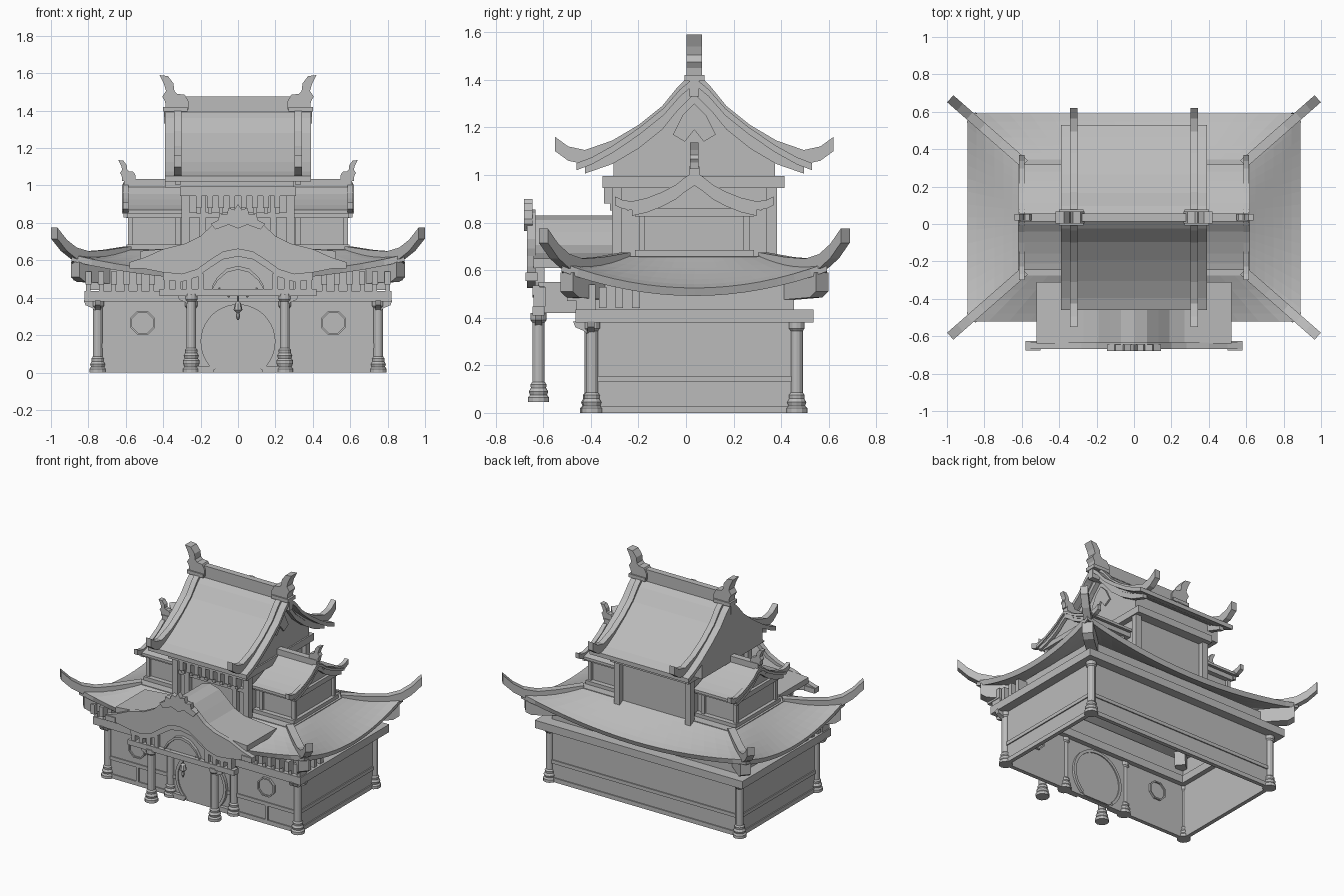
import bpy, bmesh, math
from mathutils import Matrix, Vector

default_cube = bpy.data.objects.get("Cube")
if default_cube:
    bpy.data.objects.remove(default_cube, do_unlink=True)

stone = bpy.data.materials.new("plain grey")
stone.use_nodes = True
GREY = (0.5, 0.5, 0.5, 1)
stone.diffuse_color = GREY
stone.node_tree.nodes["Principled BSDF"].inputs["Base Color"].default_value = GREY

MID = 0.035          # the building's own centre line in y
SIDES = (-1, 1)


def finish(name, bm, recalc=True):
    if recalc:
        bmesh.ops.recalc_face_normals(bm, faces=bm.faces)
    mesh = bpy.data.meshes.new(name)
    bm.to_mesh(mesh)
    bm.free()
    mesh.materials.append(stone)
    obj = bpy.data.objects.new(name, mesh)
    bpy.context.scene.collection.objects.link(obj)
    return obj


def box(name, xs, ys, zs):
    bm = bmesh.new()
    middle = Vector([sum(span) / 2 for span in (xs, ys, zs)])
    size = [abs(span[1] - span[0]) for span in (xs, ys, zs)]
    matrix = Matrix.Translation(middle) @ Matrix.Diagonal((*size, 1))
    bmesh.ops.create_cube(bm, size=1, matrix=matrix)
    return finish(name, bm)


def prism(name, outline, width, x=0, y=0, z=0, turn=0):
    """Extrude an x-z outline along local y, then turn it about z."""
    bm = bmesh.new()
    place = Matrix.Translation((x, y, z)) @ Matrix.Rotation(turn, 4, "Z")
    near, far = [[bm.verts.new(place @ Vector((px, side * width / 2, pz)))
                  for px, pz in outline] for side in SIDES]
    bm.faces.new(near)
    bm.faces.new(far[::-1])
    for i in range(len(near)):
        bm.faces.new((near[i - 1], far[i - 1], far[i], near[i]))
    return finish(name, bm)


def lathe(name, profile, x, y, z, sides=12):
    bm = bmesh.new()
    rings = [[bm.verts.new((x + r * math.cos(a), y + r * math.sin(a), z + h))
              for a in (math.tau * k / sides for k in range(sides))] for r, h in profile]
    for low, high in zip(rings, rings[1:]):
        for k in range(sides):
            bm.faces.new((low[k - 1], low[k], high[k], high[k - 1]))
    bm.faces.new(rings[0])
    bm.faces.new(rings[-1])
    return finish(name, bm)


def sym(half):
    return [(-px, pz) for px, pz in reversed(half) if px > 0] + half


def band(top, thick):
    return top + [(px, pz - thick) for px, pz in reversed(top)]


def frame(name, hx, hy, thick, zs):
    """Four bars around the building's centre."""
    for s in SIDES:
        box(name + "_long", (-hx, hx), (MID + s * hy, MID + s * (hy - thick)), zs)
        box(name + "_short", (s * hx, s * (hx - thick)), (MID - hy, MID + hy), zs)


def arc(radius, start, end, steps):
    angles = [math.radians(start + (end - start) * k / steps) for k in range(steps + 1)]
    return [(radius * math.cos(a), radius * math.sin(a)) for a in angles]


def column(name, x, y, bottom, top):
    height = top - bottom
    lathe(name, [(0.045, 0), (0.045, 0.02), (0.036, 0.03), (0.041, 0.045), (0.032, 0.06),
                 (0.034, 0.075), (0.026, 0.085), (0.026, height - 0.04),
                 (0.034, height - 0.03), (0.034, height)], x, y, bottom)


# Ground floor walls between the columns, rails and main beam
frame("lower_wall", 0.755, 0.435, 0.02, (0, 0.39))
frame("foot_rail", 0.763, 0.443, 0.02, (0, 0.03))
frame("middle_rail", 0.763, 0.443, 0.02, (0.13, 0.155))
frame("main_beam", 0.82, 0.5, 0.12, (0.38, 0.435))
frame("frieze_wall", 0.74, 0.42, 0.03, (0.43, 0.55))
for s in SIDES:
    for t in SIDES:
        column("corner_column", s * 0.75, MID + t * 0.43, 0, 0.385)
    column("door_column", s * 0.25, -0.4, 0, 0.385)
    column("porch_column", s * 0.25, -0.62, 0.045, 0.42)
    bracket = [(0, 0.385), (s * 0.075, 0.385), (s * 0.065, 0.36), (s * 0.03, 0.345), (0, 0.32)]
    prism("column_bracket", bracket, 0.03, s * 0.75, -0.4)
    prism("front_bracket", [(-abs(px), pz) for px, pz in bracket], 0.03, s * 0.75, -0.4,
          turn=math.pi / 2)
    prism("porch_bracket", bracket, 0.03, s * 0.25, -0.62, 0.03)

# Round door and octagonal windows, showing on both faces of the wall
prism("door_panel", arc(0.19, -58, 238, 32), 0.045, 0, -0.393, 0.165)
prism("door_ring", arc(0.2, -50, 230, 32) + arc(0.18, 230, -50, 32), 0.06, 0, -0.393, 0.165)
box("door_seam", (-0.004, 0.004), (-0.42, -0.41), (0.01, 0.355))
for s in SIDES:
    box("door_foot", (s * 0.13, s * 0.22), (-0.425, -0.39), (0, 0.035))
    prism("window_ring", arc(0.07, 22.5, 382.5, 8) + arc(0.06, 382.5, 22.5, 8), 0.05,
          s * 0.51, -0.392, 0.265)
    prism("window_pane", arc(0.062, 22.5, 337.5, 7), 0.03, s * 0.51, -0.392, 0.265)
    box("panel_post", (s * 0.5, s * 0.52), (-0.408, -0.39), (0.03, 0.13))

# Sweeping hipped roof with raised corners
bm = bmesh.new()
ALONG, UP = 16, 6
EAVE, TOP = (0.89, 0.555), (0.6, 0.3)


def roof_point(side, i, j):
    u, t = 2 * i / ALONG - 1, j / UP
    hx, hy = [e + (p - e) * t for e, p in zip(EAVE, TOP)]
    eave = 0.525 + 0.105 * u * u
    z = eave + (0.66 - eave) * t ** 1.2 - 0.02 * u ** 4 * math.sin(math.pi * t)
    x, y = [(u * hx, -hy), (hx, u * hy), (-u * hx, hy), (-hx, -u * hy)][side]
    return bm.verts.new((x, y + MID, z))


for side in range(4):
    grid = [[roof_point(side, i, j) for i in range(ALONG + 1)] for j in range(UP + 1)]
    for low, high in zip(grid, grid[1:]):
        for i in range(ALONG):
            bm.faces.new((low[i], low[i + 1], high[i + 1], high[i]))
bmesh.ops.remove_doubles(bm, verts=bm.verts, dist=0.0005)
main_roof = finish("main_roof", bm, recalc=False)
shell = main_roof.modifiers.new("thickness", "SOLIDIFY")
shell.thickness, shell.offset = 0.035, -1
box("roof_deck", (-0.61, 0.61), (MID - 0.31, MID + 0.31), (0.635, 0.66))

# Hip ridges with upturned tips, and the rafters beneath them
HIP = [(-0.02, 0.675), (0.15, 0.655), (0.28, 0.648), (0.37, 0.668), (0.44, 0.71), (0.508, 0.775)]
RAFTER = [(0.03, 0.56), (0.36, 0.59), (0.36, 0.51), (0.32, 0.485), (0.05, 0.47)]
for s in SIDES:
    for t in SIDES:
        turn = math.atan2(t * 0.35, s * 0.4)
        spot = dict(x=s * TOP[0], y=MID + t * TOP[1], turn=turn)
        prism("hip_ridge", band(HIP, 0.06), 0.05, **spot)
        prism("hip_rafter", RAFTER, 0.07, **spot)

# Blocks below the front eaves
for s in SIDES:
    for k in range(6):
        x = s * (0.46 + 0.068 * k)
        box("eave_block", (x - 0.016, x + 0.016), (-0.5, -0.38), (0.47, 0.54))
        box("eave_block_foot", (x - 0.012, x + 0.012), (-0.46, -0.38), (0.435, 0.47))
    for k in range(4):
        y = -0.42 + 0.07 * k
        box("side_eave_block", (s * 0.72, s * 0.81), (y - 0.016, y + 0.016), (0.44, 0.53))

# Curved gable roofs share one profile, scaled
SHEET = [(0, 0), (0.06, -0.05), (0.13, -0.13), (0.23, -0.21), (0.34, -0.285), (0.43, -0.335),
         (0.495, -0.36)]
BARGE = [(0, 0.03), (0.07, -0.04), (0.135, -0.12), (0.235, -0.2), (0.345, -0.265),
         (0.46, -0.305), (0.53, -0.29), (0.585, -0.25)]
FINIAL = [(-0.08, 0), (0.04, 0), (0.045, 0.045), (0.06, 0.07), (0.04, 0.1), (0.05, 0.135),
          (0.075, 0.185), (0.03, 0.18), (0, 0.14), (-0.005, 0.1), (-0.02, 0.085),
          (-0.06, 0.08), (-0.08, 0.045)]


def gable_roof(name, start, end, wall_end, ridge, ky, kz, barges, barge_width):
    def scaled(points, drop=0.0):
        return [(px * ky, pz * kz - drop) for px, pz in points]

    def across(part, outline, x, width):
        prism(name + part, outline, width, x, MID, ridge, math.pi / 2)

    thick = 0.03 * kz ** 0.5
    across("_sheet", band(sym(scaled(SHEET)), thick), (start + end) / 2, abs(end - start))
    wall = sym(scaled(SHEET[:5], thick / 2)) + scaled([(0.34, -0.42), (-0.34, -0.42)])
    across("_gable_wall", wall, (start + wall_end) / 2, abs(wall_end - start))
    for x in barges:
        across("_barge", band(sym(scaled(BARGE)), thick * 2), x, barge_width)
        across("_under_barge", band(sym(scaled(BARGE[:6], thick * 1.9)), thick * 1.4), x,
               barge_width * 0.8)


gable_roof("upper_roof", -0.39, 0.39, 0.3, 1.41, 1, 1, (-0.322, 0.322), 0.04)
prism("upper_gable_fill", [(-0.34, 0.99), (0.34, 0.99), (0.34, 1.08), (-0.34, 1.08)], 0.6,
      0, MID, 0, math.pi / 2)
box("upper_ridge", (-0.36, 0.36), (MID - 0.022, MID + 0.022), (1.38, 1.475))
box("ridge_purlin", (-0.395, 0.395), (MID - 0.02, MID + 0.02), (1.33, 1.4))
for s in SIDES:
    prism("ridge_finial", [(s * px, pz) for px, pz in FINIAL], 0.066, s * 0.345, MID, 1.405)
    box("finial_base", (s * 0.27, s * 0.4), (MID - 0.042, MID + 0.042), (1.395, 1.42))
    prism("gable_pendant", sym([(0, 1.3), (0.05, 1.25), (0.09, 1.17), (0.04, 1.14), (0, 1.19)]),
          0.012, s * 0.306, MID, 0, math.pi / 2)

# Upper storey walls, posts and brackets
box("upper_wall", (-0.27, 0.27), (MID - 0.31, MID + 0.31), (0.64, 0.96))
box("upper_beam", (-0.31, 0.31), (MID - 0.385, MID + 0.38), (0.945, 0.995))
box("bracket_rail", (-0.26, 0.26), (-0.305, -0.27), (0.83, 0.855))
for s in SIDES:
    for t in SIDES:
        x, y = s * 0.28, MID + t * 0.325
        box("upper_post", (x - 0.022, x + 0.022), (y - 0.022, y + 0.022), (0.62, 0.95))
    box("inner_post", (s * 0.17, s * 0.205), (-0.31, -0.27), (0.62, 0.95))
for k in range(8):
    x = -0.21 + 0.06 * k
    box("upper_bracket", (x - 0.015, x + 0.015), (-0.345, -0.27), (0.88, 0.95))
    box("upper_bracket_foot", (x - 0.011, x + 0.011), (-0.32, -0.27), (0.85, 0.88))

# Side wings, one on each side
for s in SIDES:
    gable_roof("wing_roof", s * 0.28, s * 0.62, s * 0.575, 1.005, 0.57, 0.38, [s * 0.6], 0.028)
    box("wing_wall", (s * 0.25, s * 0.57), (MID - 0.215, MID + 0.215), (0.64, 0.87))
    box("wing_sill", (s * 0.25, s * 0.595), (MID - 0.25, MID + 0.25), (0.645, 0.685))
    box("wing_top_beam", (s * 0.25, s * 0.595), (MID - 0.25, MID + 0.25), (0.825, 0.86))
    for t in SIDES:
        for x in (s * 0.575, s * 0.32):
            y = MID + t * 0.22
            box("wing_post", (x - 0.013, x + 0.013), (y - 0.013, y + 0.013), (0.66, 0.85))
    box("wing_ridge", (s * 0.26, s * 0.61), (MID - 0.022, MID + 0.022), (0.985, 1.035))
    prism("wing_finial", [(s * px * 0.6, pz * 0.6) for px, pz in FINIAL], 0.035,
          s * 0.595, MID, 1.025)

# Porch: undulating roof, front board, beam and tympanum
PORCH = [(0, 0.83), (0.07, 0.81), (0.13, 0.76), (0.19, 0.705), (0.27, 0.672), (0.4, 0.66),
         (0.52, 0.65)]
BOARD_TOP = [(0, 0.855), (0.07, 0.84), (0.13, 0.795), (0.2, 0.73), (0.28, 0.69), (0.4, 0.66),
             (0.5, 0.615), (0.58, 0.59)]
BOARD_LOW = [(0, 0.66), (0.08, 0.645), (0.15, 0.6), (0.22, 0.55), (0.3, 0.525), (0.4, 0.535),
             (0.5, 0.555), (0.58, 0.56)]
prism("porch_roof", band(sym(PORCH), 0.04), 0.33, 0, -0.475)
prism("porch_board", sym(BOARD_TOP) + sym(BOARD_LOW)[::-1], 0.035, 0, -0.65)
prism("porch_inner_board", band(sym(BOARD_LOW[:6]), 0.04), 0.03, 0, -0.63)
prism("porch_tympanum", sym(BOARD_LOW[:5]) + [(0.3, 0.44), (-0.3, 0.44)], 0.02, 0, -0.605)
prism("tympanum_arch", band(sym([(0, 0.57), (0.06, 0.555), (0.11, 0.51), (0.14, 0.46)]), 0.02),
      0.03, 0, -0.622)
prism("porch_crest", sym([(0, 0.9), (0.02, 0.87), (0.05, 0.88), (0.06, 0.845), (0.1, 0.85),
                          (0.105, 0.815), (0.145, 0.795), (0.12, 0.765), (0.05, 0.79),
                          (0, 0.77)]), 0.035, 0, -0.6625)
box("porch_beam", (-0.42, 0.42), (-0.645, -0.595), (0.41, 0.447))
for s in SIDES:
    box("porch_side_beam", (s * 0.22, s * 0.28), (-0.62, -0.4), (0.42, 0.55))
    box("porch_board_end", (s * 0.5, s * 0.58), (-0.675, -0.625), (0.555, 0.59))
    for k in range(4):
        x = s * (0.2 + 0.06 * k)
        box("porch_block", (x - 0.015, x + 0.015), (-0.64, -0.59), (0.447, 0.53))

# Hanging lantern with small drops
lathe("lantern", [(0.004, 0), (0.012, 0.02), (0.008, 0.04), (0.024, 0.055), (0.016, 0.09),
                  (0.005, 0.1), (0.005, 0.14)], 0, -0.62, 0.28, 8)
for s in SIDES:
    for x, z in ((0.05, 0.4), (0.1, 0.42)):
        lathe("hanging_drop", [(0.002, 0), (0.01, 0.012), (0.002, 0.035)], s * x, -0.62, z, 6)
